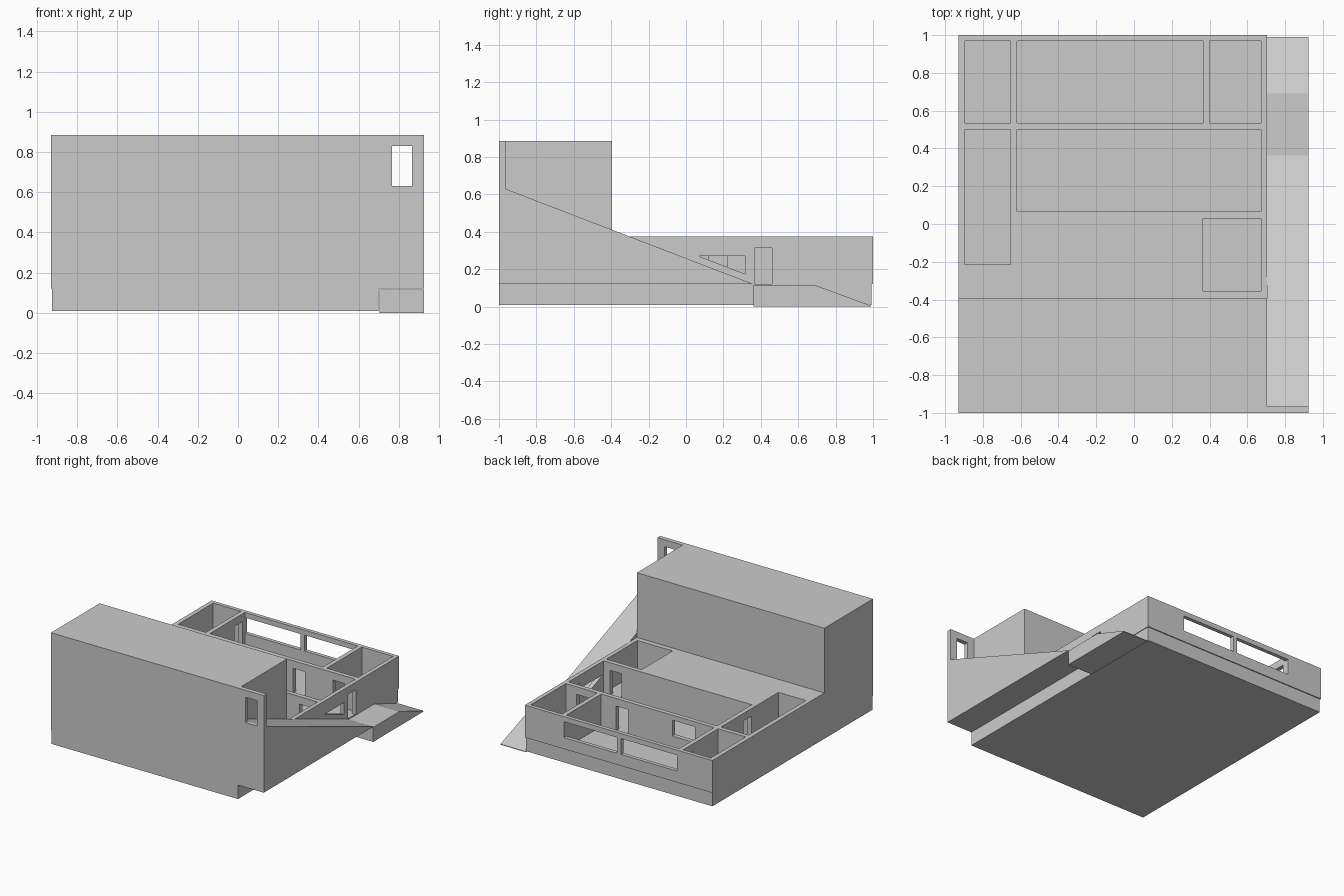
import bpy

if "Cube" in bpy.data.objects:
    bpy.data.objects.remove(bpy.data.objects["Cube"])


def prism(name, profile, x0, x1):
    """Extrude a (y, z) profile along x."""
    n = len(profile)
    verts = [(x, y, z) for x in (x0, x1) for y, z in profile]
    faces = [tuple(range(n))[::-1], tuple(range(n, 2 * n))]
    faces += [(i, (i + 1) % n, n + (i + 1) % n, n + i) for i in range(n)]
    mesh = bpy.data.meshes.new(name)
    mesh.from_pydata(verts, [], faces)
    # make every face point outwards
    import bmesh
    bm = bmesh.new()
    bm.from_mesh(mesh)
    bmesh.ops.recalc_face_normals(bm, faces=bm.faces)
    bm.to_mesh(mesh)
    bm.free()
    obj = bpy.data.objects.new(name, mesh)
    bpy.context.collection.objects.link(obj)
    return obj


def box(name, x0, x1, y0, y1, z0, z1):
    return prism(name, [(y0, z0), (y1, z0), (y1, z1), (y0, z1)], x0, x1)


def cut(target, cutter):
    """Subtract the cutter from the target and discard it."""
    mod = target.modifiers.new("cut", 'BOOLEAN')
    mod.operation, mod.solver, mod.object = 'DIFFERENCE', 'EXACT', cutter
    cutter.hide_render = True
    bpy.context.view_layer.objects.active = target
    bpy.ops.object.modifier_apply(modifier=mod.name)
    bpy.data.objects.remove(cutter)


FLOOR, TOP = 0.12, 0.375
DOOR = (0.10, 0.315)      # cuts start below the floor line
WINDOW = (0.21, 0.335)

# Floor slab, slightly inset under the walls
box("floor_slab", -0.925, 0.70, -1.0, 0.992, 0.01, FLOOR)

# Tall front block
box("tall_block", -0.93, 0.705, -1.0, -0.395, FLOOR, 0.885)

# Low house walls with open-topped rooms
walls = box("house_walls", -0.93, 0.705, -0.395, 1.0, FLOOR, TOP)
rooms = [
    (-0.895, -0.655, 0.535, 0.97),
    (-0.62, 0.365, 0.535, 0.97),
    (0.40, 0.673, 0.535, 0.97),
    (-0.895, -0.655, -0.215, 0.50),
    (-0.62, 0.673, 0.065, 0.50),
    (0.365, 0.673, -0.355, 0.03),
]
for x0, x1, y0, y1 in rooms:
    cut(walls, box("room_cutter", x0, x1, y0, y1, 0.10, 0.5))

# Doors and windows through the walls
openings = [
    (0.13, 0.235, 0.48, 0.55, DOOR),         # back room door
    (0.48, 0.58, 0.48, 0.55, DOOR),          # corner room door
    (-0.455, -0.255, 0.48, 0.55, WINDOW),    # interior window
    (0.515, 0.615, 0.02, 0.08, DOOR),        # small front room door
    (-0.67, -0.60, 0.12, 0.22, DOOR),        # side room door
    (-0.67, -0.60, 0.84, 0.94, DOOR),        # back corner room door
    (0.65, 0.75, 0.365, 0.46, DOOR),         # entrance from the landing
    (-0.10, 0.365, 0.95, 1.05, WINDOW),      # back windows
    (-0.62, -0.135, 0.95, 1.05, WINDOW),
]
for x0, x1, y0, y1, (z0, z1) in openings:
    cut(walls, box("opening_cutter", x0, x1, y0, y1, z0, z1))

# Triangular window that follows the ramp
cut(walls, prism("triangle_cutter", [(0.07, 0.27), (0.315, 0.175), (0.315, 0.27)], 0.65, 0.75))

# Wing wall at the front with its window
wing = box("wing_wall", 0.705, 0.925, -1.0, -0.965, FLOOR, 0.885)
cut(wing, box("wing_cutter", 0.765, 0.865, -1.1, -0.9, 0.63, 0.83))

# Long ramp beside the house
prism("long_ramp", [(-0.965, FLOOR), (0.362, FLOOR), (-0.965, 0.63)], 0.705, 0.925)

# Landing with a short ramp down to the ground
prism("landing_ramp", [(0.362, 0.0), (0.99, 0.0), (0.99, 0.005), (0.69, 0.115), (0.362, 0.115)],
      0.705, 0.925)
